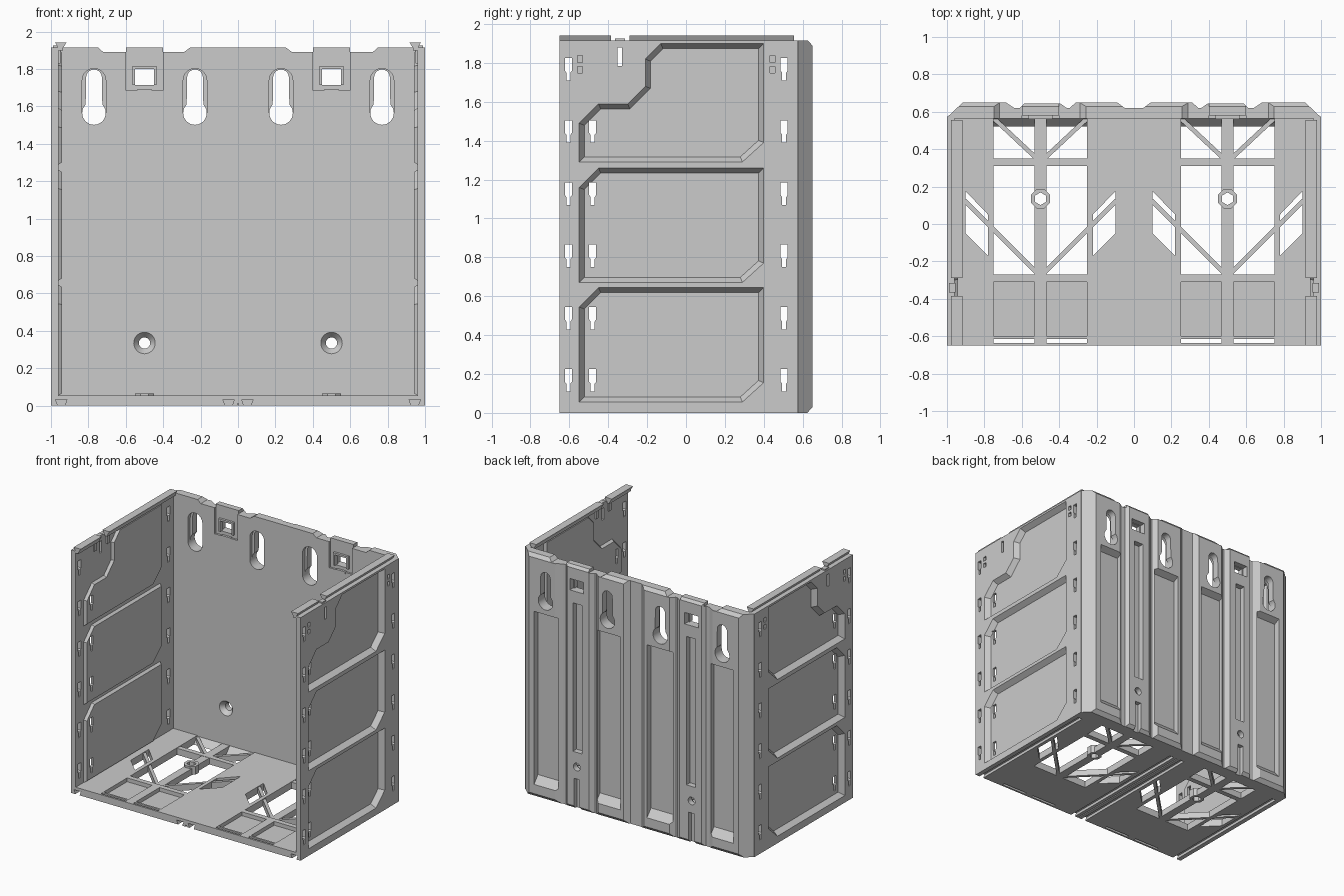
import bpy, bmesh, math
from mathutils import Vector

if "Cube" in bpy.data.objects:
    bpy.data.objects.remove(bpy.data.objects["Cube"])

AX = {'x': lambda u, v, w: (w, u, v), 'y': lambda u, v, w: (u, w, v), 'z': lambda u, v, w: (u, v, w)}


def loft(bm, axis, p, a, q, b, mirror=False):
    """Solid between outline p at a and outline q at b; optionally repeated across x = 0."""
    for s in ((1, -1) if mirror else (1,)):
        rings = []
        for pts, w in ((p, a), (q, b)):
            co = [AX[axis](u, v, w) for u, v in pts]
            rings.append([bm.verts.new((s * x, y, z)) for x, y, z in co])
        n = len(p)
        bm.faces.new(rings[0][::-1])
        bm.faces.new(rings[1])
        for i in range(n):
            j = (i + 1) % n
            bm.faces.new((rings[0][i], rings[0][j], rings[1][j], rings[1][i]))


def prism(bm, axis, pts, a, b, mirror=False):
    loft(bm, axis, pts, a, pts, b, mirror)


def rect(u0, u1, v0, v1):
    return [(u0, v0), (u1, v0), (u1, v1), (u0, v1)]


def box(bm, x0, x1, y0, y1, z0, z1, mirror=True):
    prism(bm, 'z', rect(x0, x1, y0, y1), z0, z1, mirror)


def circle(u, v, r, n=28, a0=0, a1=360):
    m = n if a1 - a0 >= 360 else n + 1
    return [(u + r * math.cos(math.radians(a0 + (a1 - a0) * i / n)),
             v + r * math.sin(math.radians(a0 + (a1 - a0) * i / n))) for i in range(m)]


def inset(pts, d):
    """Mitred inset of a counter-clockwise outline."""
    out, n = [], len(pts)
    for i in range(n):
        p, c, q = (Vector(pts[(i + k) % n]) for k in (-1, 0, 1))
        e, f = (c - p).normalized(), (q - c).normalized()
        m, k = Vector((-e.y, e.x)), Vector((-f.y, f.x))
        r = c + (m + k) * d / (1 + m.dot(k))
        out.append((r.x, r.y))
    return out


def finish(bm, name):
    bmesh.ops.recalc_face_normals(bm, faces=bm.faces[:])
    me = bpy.data.meshes.new(name)
    bm.to_mesh(me)
    bm.free()
    ob = bpy.data.objects.new(name, me)
    bpy.context.collection.objects.link(ob)
    return ob


def combine(ob, bm, op='DIFFERENCE'):
    tool = finish(bm, 'cutter')
    tool.hide_render = True
    m = ob.modifiers.new('cut', 'BOOLEAN')
    m.operation, m.object, m.solver, m.use_self = op, tool, 'EXACT', True
    bpy.context.view_layer.update()
    me = bpy.data.meshes.new_from_object(ob.evaluated_get(bpy.context.evaluated_depsgraph_get()))
    ob.modifiers.clear()
    ob.data = me
    bpy.data.objects.remove(tool)


# dovetail grooves shared by the underside parts
def grooves(bm):
    for x in (0.05, 0.945):
        prism(bm, 'y', [(x - .015, -.01), (x + .015, -.01), (x + .03, .032), (x - .03, .032)], -.7, .5, True)


# side walls with three pressed panels
low = [(-.55, 0), (.29, 0), (.4, .10), (.4, .59), (-.45, .59), (-.55, .49)]
panels = [[(u, v + z) for u, v in low] for z in (.055, .67)]
panels.append([(-.55, 1.29), (.29, 1.29), (.4, 1.39), (.4, 1.9), (-.13, 1.9), (-.21, 1.82),
               (-.21, 1.68), (-.3, 1.59), (-.45, 1.59), (-.55, 1.49)])
bm = bmesh.new()
prism(bm, 'x', rect(-.65, .575, 0, 1.915), .96, 1, True)
walls = finish(bm, 'side_walls')
bm = bmesh.new()
for p in panels:
    loft(bm, 'x', inset(p, -.008), .97, inset(p, .012), .94, True)
combine(walls, bm, 'UNION')
bm = bmesh.new()
for p in panels:
    loft(bm, 'x', p, 1.001, inset(p, .027), .96, True)
combine(walls, bm)
bm = bmesh.new()
for i in range(6):
    z = .17 + .32 * i
    for y in (-.605, -.48, .505):
        if y == -.48 and i == 5:
            continue
        slot = [(y - .01, z - .06), (y + .01, z - .06), (y + .01, z - .02), (y + .018, z - .01),
                (y + .018, z + .055), (y - .018, z + .055), (y - .018, z - .01), (y - .01, z - .02)]
        prism(bm, 'x', slot, .9, 1.1, True)
prism(bm, 'x', rect(-.352, -.328, 1.785, 1.88), .9, 1.1, True)
for y in (-.545, .445):
    for z in (1.765, 1.82):
        prism(bm, 'x', rect(y - .013, y + .013, z - .017, z + .017), .98, 1.1, True)
grooves(bm)
combine(walls, bm)

# dovetail rails along the top of the side walls
bm = bmesh.new()
for y0, y1 in ((-.65, -.385), (-.29, .555)):
    prism(bm, 'y', [(.935, 1.9), (.962, 1.9), (.962, 1.913), (.978, 1.942), (.917, 1.942), (.935, 1.913)], y0, y1, True)
finish(bm, 'top_rails')

# latch tabs in the rail gaps
bm = bmesh.new()
box(bm, .955, .99, -.365, -.315, 1.88, 1.925)
for y in (-.43, -.27):
    box(bm, .95, .962, y, y + .03, 1.83, 1.915)
finish(bm, 'latch_tabs')

# back wall: ribbed plan outline raised to full height
half = [(1, .57), (.915, .65), (.685, .65), (.64, .62), (.61, .62), (.585, .645), (.395, .645),
        (.36, .62), (.345, .62), (.31, .65), (.09, .65), (.05, .62)]
plan = [(-1, .565), (1, .565)] + half + [(-x, y) for x, y in reversed(half)]
bm = bmesh.new()
prism(bm, 'z', plan, 0, 1.915)
back = finish(bm, 'back_wall')
bm = bmesh.new()
# bevelled upper and lower rear edges
prism(bm, 'x', [(.615, 1.93), (.7, 1.93), (.7, 1.83)], -1.1, 1.1)
prism(bm, 'x', [(.615, -.01), (.7, -.01), (.7, .085)], -1.1, 1.1)
# lowered stretches of the upper edge
prism(bm, 'y', [(.235, 1.93), (.29, 1.89), (.40, 1.89), (.40, 1.93)], .5, .7, True)
prism(bm, 'y', [(.60, 1.93), (.60, 1.89), (.72, 1.89), (.765, 1.93)], .5, .7, True)
# channels below the keyhole bosses, with ramped feet
for x0, x1 in ((.115, .33), (.665, .87)):
    prism(bm, 'x', [(.60, .16), (.66, .09), (.66, 1.47), (.60, 1.44)], x0, x1, True)
# long slot and short slot in the middle strips
box(bm, .455, .535, .60, .7, .45, 1.62)
box(bm, .475, .525, .61, .7, -.1, .24)
combine(back, bm)
bm = bmesh.new()
for x in (.23, .77):
    # keyhole opening, then the wider rounded recess inside
    key = circle(x, 1.565, .063, 24, 135, 405) + circle(x, 1.755, .042, 14, 0, 180)
    prism(bm, 'y', key, .5, .7, True)
    stadium = circle(x, 1.74, .063, 14, 0, 180) + circle(x, 1.566, .0631, 14, 180, 360)
    prism(bm, 'y', stadium, .5, .595, True)
# latch window and its shallow seat
prism(bm, 'y', rect(.40, .60, 1.685, 1.95), .5, .58, True)
prism(bm, 'y', rect(.44, .56, 1.715, 1.805), .5, .7, True)
# countersunk screw hole
prism(bm, 'y', circle(.5, .335, .03), .5, .7, True)
loft(bm, 'y', circle(.5, .335, .063), .558, circle(.5, .335, .03), .60, True)
combine(back, bm)

# window frames
bm = bmesh.new()
for x0, x1, z0, z1 in ((.435, .45, 1.715, 1.805), (.55, .565, 1.715, 1.805), (.46, .54, 1.672, 1.69),
                       (.435, .565, 1.80, 1.815)):
    box(bm, x0, x1, .562, .60, z0, z1)
finish(bm, 'window_frames')

# floor with openings
TOP = .055
bm = bmesh.new()
box(bm, -.98, .98, -.65, .575, 0, TOP, False)
floor = finish(bm, 'floor')
bm = bmesh.new()
box(bm, .25, .75, -.27, .565, -.1, .1)
for s in (-1, 1):
    prism(bm, 'z', [(.5 + s * u, v) for u, v in ((.28, .05), (.4, .175), (.4, -.05), (.28, -.17))], -.1, .1, True)
    x0, x1 = sorted((.5 + s * .033, .5 + s * .25))
    box(bm, x0, x1, -.60, -.31, .025, .1)
    box(bm, x0, x1, -.635, -.615, -.1, .1)
grooves(bm)
box(bm, -.004, .004, -.7, .5, -.1, .012, False)
combine(floor, bm)

# ribs bridging the floor openings
bm = bmesh.new()


def rib(p, q, w, z0, z1):
    p, q = Vector(p), Vector(q)
    d = (q - p).normalized() * w / 2
    n = Vector((-d.y, d.x))
    prism(bm, 'z', [tuple(v) for v in (p + n, p - n, q - n, q + n)], z0, z1, True)


rib((.5, -.28), (.5, .10), .066, 0, .05)
rib((.5, .17), (.5, .57), .066, 0, .05)
rib((.24, .33), (.76, .33), .04, 0, .052)
for s in (-1, 1):
    rib((.5 + s * .02, -.26), (.5 + s * .405, .125), .024, 0, .048)
    rib((.5 + s * .02, .35), (.5 + s * .25, .565), .024, 0, .046)
prism(bm, 'x', [(.52, 0), (.57, 0), (.57, TOP)], .25, .75, True)
finish(bm, 'floor_ribs')

# bosses with a hexagonal hole
bm = bmesh.new()
boss = circle(.5, .135, .056, 8, 22.5, 382.5)
prism(bm, 'z', boss, 0, .065, True)
bosses = finish(bm, 'screw_bosses')
bm = bmesh.new()
prism(bm, 'z', circle(.5, .135, .034, 6, 30, 390), -.1, .2, True)
combine(bosses, bm)

# soft shading on the rounded keyholes only
bpy.ops.object.select_all(action='DESELECT')
back.select_set(True)
bpy.context.view_layer.objects.active = back
bpy.ops.object.shade_smooth_by_angle(angle=math.radians(25))
